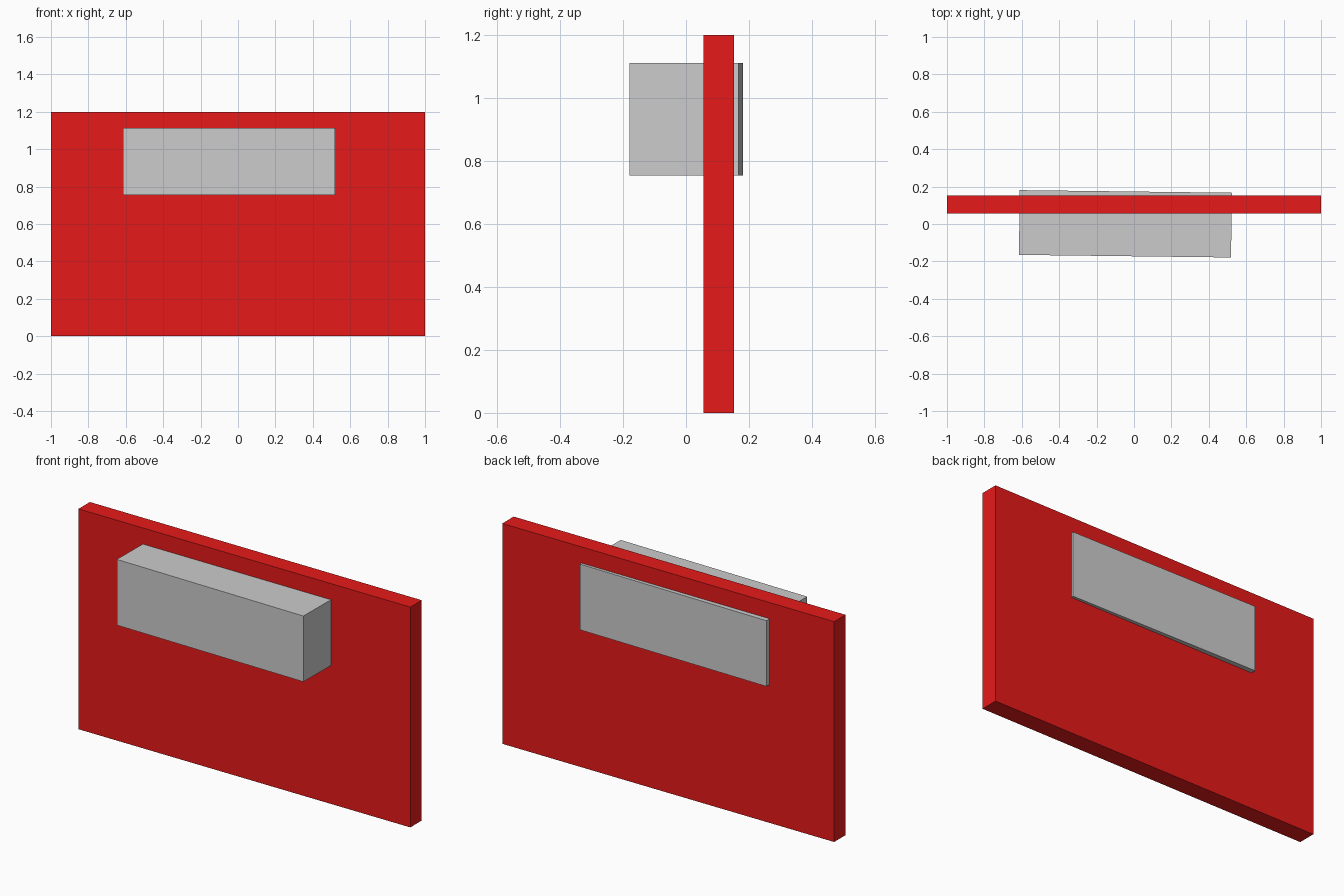
import bpy, math

if "Cube" in bpy.data.objects:
    bpy.data.objects.remove(bpy.data.objects["Cube"])


def box(name, center, size, turn=0.0):
    bpy.ops.mesh.primitive_cube_add(size=1, location=center, rotation=(0, 0, turn))
    ob = bpy.context.object
    ob.name = name
    ob.scale = size
    return ob


# Upright red panel
panel = box("panel", (0, 0.104, 0.6), (2, 0.098, 1.2))
red = bpy.data.materials.new("red")
red.diffuse_color = (0.8, 0.01, 0.01, 1)
red.use_nodes = True
red.node_tree.nodes["Principled BSDF"].inputs["Base Color"].default_value = red.diffuse_color
panel.data.materials.append(red)

# Grey block passing through the panel, very slightly turned
box("block", (-0.046, 0.001, 0.933), (1.134, 0.346, 0.358), math.radians(-0.7))
